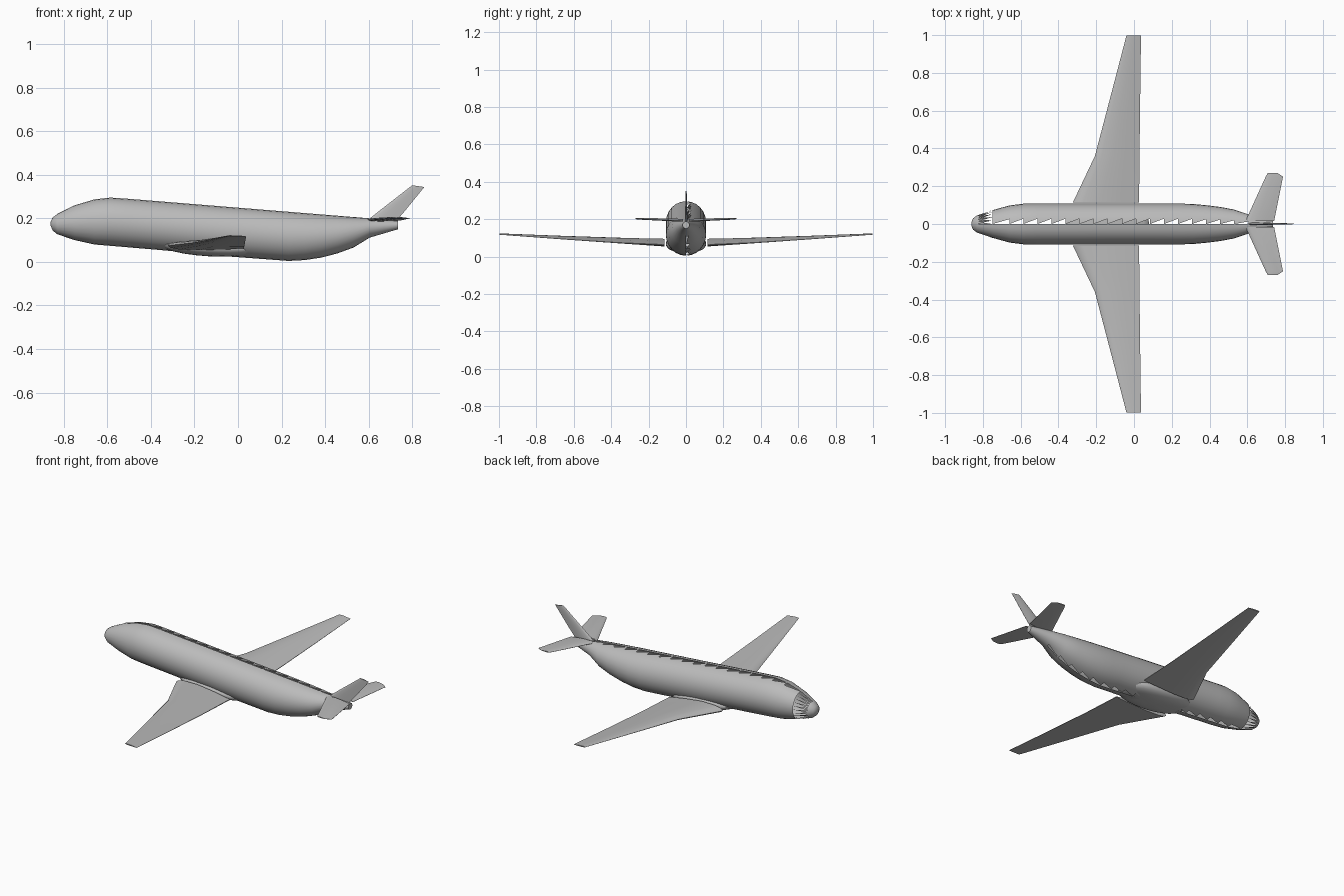
import bpy, bmesh, math

if "Cube" in bpy.data.objects:
    bpy.data.objects.remove(bpy.data.objects["Cube"])

grey = bpy.data.materials.new("light_grey")
grey.diffuse_color = (0.5, 0.5, 0.5, 1)
grey.use_nodes = True
grey.node_tree.nodes["Principled BSDF"].inputs["Base Color"].default_value = grey.diffuse_color
SIDES = 24


def add_object(name, bm, angle=40):
    bmesh.ops.recalc_face_normals(bm, faces=bm.faces)
    mesh = bpy.data.meshes.new(name)
    bm.to_mesh(mesh)
    bm.free()
    mesh.materials.append(grey)
    obj = bpy.data.objects.new(name, mesh)
    bpy.context.collection.objects.link(obj)
    bpy.ops.object.select_all(action='DESELECT')
    obj.select_set(True)
    bpy.context.view_layer.objects.active = obj
    bpy.ops.object.shade_smooth_by_angle(angle=math.radians(angle))
    return obj


def interp(table, x):
    for (x0, v0), (x1, v1) in zip(table, table[1:]):
        if x <= x1:
            return v0 + (v1 - v0) * max(0, x - x0) / (x1 - x0)
    return table[-1][1]


# Fuselage outline: crown, keel and half width along x
crown = [(-.86, .185), (-.852, .203), (-.83, .22), (-.75, .26), (-.66, .287),
         (-.58, .296), (.605, .20), (.735, .187)]
keel = [(-.86, .165), (-.852, .145), (-.83, .127), (-.75, .1), (-.66, .08),
        (-.34, .053), (-.06, .026), (.265, .002), (.385, .02), (.51, .053),
        (.6, .11), (.735, .15)]
width = [(-.86, .012), (-.852, .03), (-.83, .046), (-.75, .073), (-.66, .098),
         (-.58, .108), (.29, .108), (.42, .096), (.52, .08), (.6, .052), (.735, .018)]
stations = [-.86, -.852, -.83, -.75] + [-.66 + 1.265 * i / 17 for i in range(18)] + [.67, .735]

bm = bmesh.new()
rings = []
for x in stations:
    top, bottom, w = interp(crown, x), interp(keel, x), interp(width, x)
    ring = []
    for j in range(SIDES):
        a = 2 * math.pi * j / SIDES
        ring.append(bm.verts.new((x, w * math.sin(a),
                                  (top + bottom) / 2 + (top - bottom) / 2 * math.cos(a))))
    rings.append(ring)
for i in range(len(rings) - 1):
    for j in range(SIDES):
        k = (j + 1) % SIDES
        a, b, c, d = rings[i][j], rings[i + 1][j], rings[i + 1][k], rings[i][k]
        body = 3 <= i <= 20
        # Serrated open seams on crown, keel and one side of the nose
        if (j == 0 and body) or (i == 2 and j < SIDES // 2):
            bm.faces.new((a, c, d))
        elif j == SIDES // 2 - 1 and body:
            bm.faces.new((a, b, d))
        else:
            bm.faces.new((a, b, c, d))
bm.faces.new(rings[0])
bm.faces.new(rings[-1])
add_object("fuselage", bm)

# Belly fairing that meets the wing roots
bm = bmesh.new()
bmesh.ops.create_uvsphere(bm, u_segments=24, v_segments=12, radius=1)
for v in bm.verts:
    x, y, z = v.co
    v.co = (-.14 + .22 * x, .108 * math.copysign(abs(y) ** .6, y),
            .068 - .045 * x * .3 + .042 * z)
add_object("belly_fairing", bm)

# Aerofoil outline: chord fraction and height fraction
FOIL = [(0, 0), (.04, .28), (.15, .5), (.4, .6), (.7, .38), (1, .05),
        (1, -.05), (.7, -.22), (.4, -.38), (.15, -.38), (.04, -.24)]


def panel(name, sections, side=1, upright=False):
    """Loft sections of (span, lead x, lead z, trail x, trail z, thickness)."""
    bm = bmesh.new()
    loops = []
    for span, x0, z0, x1, z1, t in sections:
        loop = []
        for f, h in FOIL:
            x, other = x0 + (x1 - x0) * f, z0 + (z1 - z0) * f + h * t
            co = (x, h * t, z0 + (z1 - z0) * f) if upright else (x, side * span, other)
            loop.append(bm.verts.new(co))
        loops.append(loop)
    n = len(FOIL)
    for p, q in zip(loops, loops[1:]):
        for j in range(n):
            k = (j + 1) % n
            bm.faces.new((p[j], q[j], q[k], p[k]))
    bm.faces.new(loops[0])
    bm.faces.new(loops[-1])
    add_object(name, bm)


for side, label in ((1, "left"), (-1, "right")):
    # Cranked main wing
    panel(label + "_wing", [
        (.115, -.323, .075, .027, .062, .042),
        (.36, -.207, .088, .029, .073, .03),
        (.68, -.123, .104, .033, .094, .018),
        (.998, -.04, .121, .037, .117, .007)], side)
    # Swept tailplane with a slanted tip
    panel(label + "_tailplane", [
        (.015, .59, .193, .742, .19, .016),
        (.25, .697, .202, .789, .2, .01),
        (.27, .708, .203, .76, .202, .006)], side)

# Tail fin
panel("tail_fin", [
    (0, .6, .195, .72, .18, .014),
    (0, .66, .243, .765, .232, .012),
    (0, .8, .352, .856, .344, .006)], upright=True)
